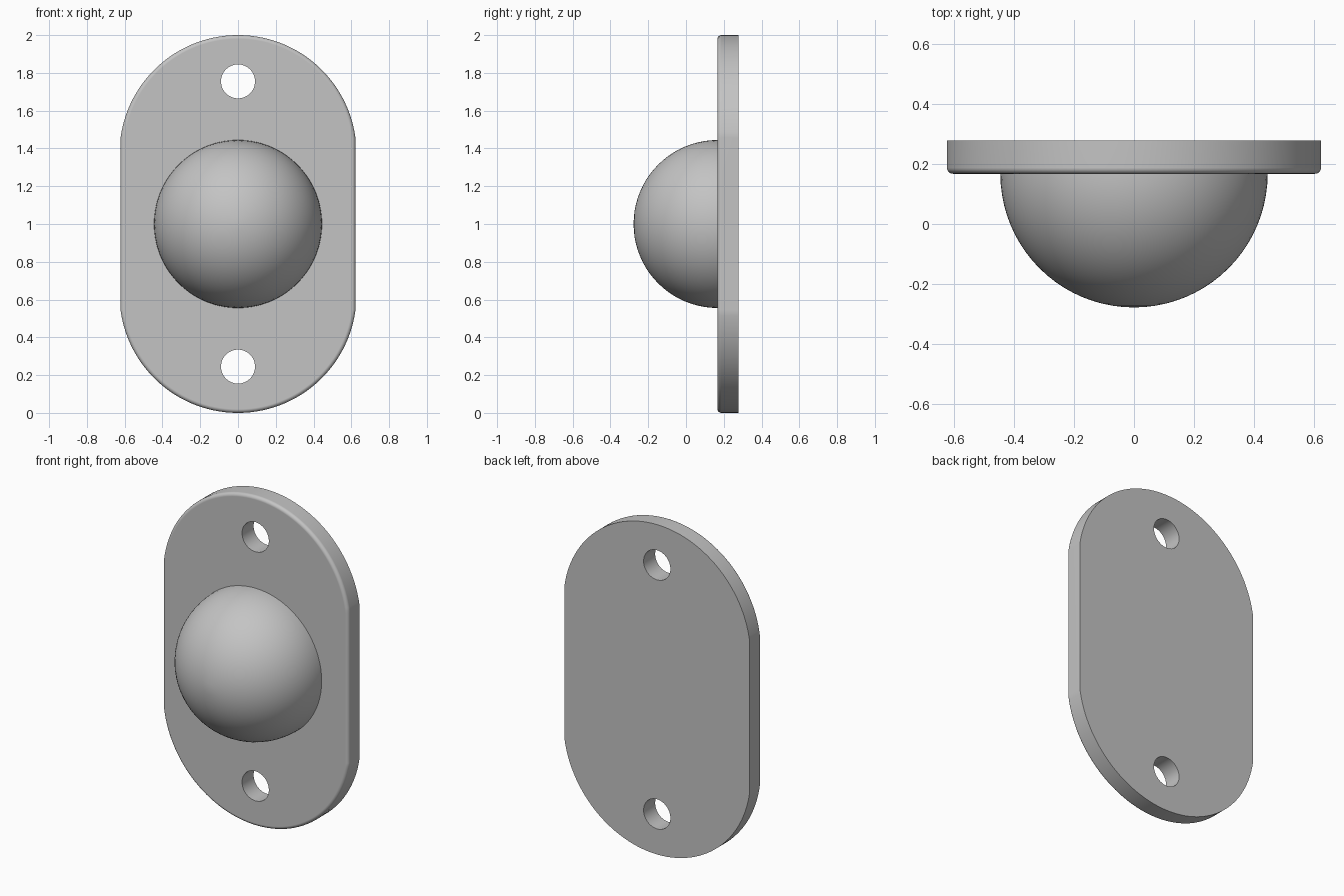
import bpy
import bmesh
from math import acos, cos, sin, pi
from mathutils import Matrix, Vector

HALF_WIDTH, ARC_RADIUS = 0.622, 0.6275
ARC_CENTRE = 1.0 - ARC_RADIUS      # arc centre above and below mid-height
FRONT, BACK, MID = -0.167 + 0.334, 0.278, 1.0
ROUND = 0.02                       # rounding of the front rim
BALL_RADIUS = 0.4445
HOLE_RADIUS, HOLE_OFFSET = 0.09, 0.755

cube = bpy.data.objects.get("Cube")
if cube:
    bpy.data.objects.remove(cube, do_unlink=True)

grey = bpy.data.materials.new("plain grey")
grey.use_nodes = True
colour = (0.55, 0.55, 0.55, 1.0)
grey.diffuse_color = colour
grey.node_tree.nodes["Principled BSDF"].inputs["Base Color"].default_value = colour


def make_object(name, bm):
    bmesh.ops.recalc_face_normals(bm, faces=bm.faces[:])
    mesh = bpy.data.meshes.new(name)
    bm.to_mesh(mesh)
    bm.free()
    mesh.materials.append(grey)
    obj = bpy.data.objects.new(name, mesh)
    bpy.context.collection.objects.link(obj)
    return obj


def activate(obj):
    bpy.ops.object.select_all(action='DESELECT')
    obj.select_set(True)
    bpy.context.view_layer.objects.active = obj


def outline(inset, steps=56):
    """Circular arcs at both ends, cut by straight sides."""
    radius = ARC_RADIUS - inset
    start = acos((HALF_WIDTH - inset) / radius)
    points = []
    for side in (1, -1):
        for i in range(steps + 1):
            a = start + (pi - 2 * start) * i / steps
            points.append((side * radius * cos(a),
                           MID + side * (ARC_CENTRE + radius * sin(a))))
    return points


# Mounting plate: stacked outlines, rounded on the front rim only
bm = bmesh.new()
layers = [(0.0, BACK)]
for i in range(6):
    a = i / 5 * pi / 2
    layers.append((ROUND * (1 - cos(a)), FRONT + ROUND * (1 - sin(a))))
rings = [[bm.verts.new((x, y, z)) for x, z in outline(inset)] for inset, y in layers]
for low, high in zip(rings, rings[1:]):
    for i in range(len(low)):
        j = (i + 1) % len(low)
        bm.faces.new((low[i], low[j], high[j], high[i]))
bm.faces.new(rings[0])
bm.faces.new(rings[-1])
plate = make_object("mounting_plate", bm)

# Screw holes
for side in (1, -1):
    bm = bmesh.new()
    place = Matrix.Translation((0, FRONT, MID + side * HOLE_OFFSET))
    bmesh.ops.create_cone(bm, cap_ends=True, segments=48, radius1=HOLE_RADIUS,
                          radius2=HOLE_RADIUS, depth=1.0,
                          matrix=place @ Matrix.Rotation(pi / 2, 4, 'X'))
    cutter = make_object("hole_cutter", bm)
    cutter.hide_render = True
    cut = plate.modifiers.new("screw hole", 'BOOLEAN')
    cut.operation, cut.solver, cut.object = 'DIFFERENCE', 'EXACT', cutter
    activate(plate)
    bpy.ops.object.modifier_apply(modifier=cut.name)
    bpy.data.objects.remove(cutter, do_unlink=True)

# Half ball, set slightly into the plate
bm = bmesh.new()
bmesh.ops.create_uvsphere(bm, u_segments=80, v_segments=40, radius=BALL_RADIUS,
                          matrix=Matrix.Translation((0, FRONT, MID))
                          @ Matrix.Rotation(pi / 2, 4, 'X'))
cut = bmesh.ops.bisect_plane(bm, geom=bm.verts[:] + bm.edges[:] + bm.faces[:],
                             plane_co=Vector((0, FRONT + 0.02, MID)),
                             plane_no=Vector((0, 1, 0)), clear_outer=True)
rim = [e for e in cut["geom_cut"] if isinstance(e, bmesh.types.BMEdge)]
bmesh.ops.holes_fill(bm, edges=rim)
ball = make_object("half_ball", bm)

# Smooth shading with flat faces kept flat
for obj in (plate, ball):
    activate(obj)
    bpy.ops.object.shade_smooth_by_angle(angle=pi / 6)
    weighted = obj.modifiers.new("weighted normals", 'WEIGHTED_NORMAL')
    weighted.keep_sharp = True
